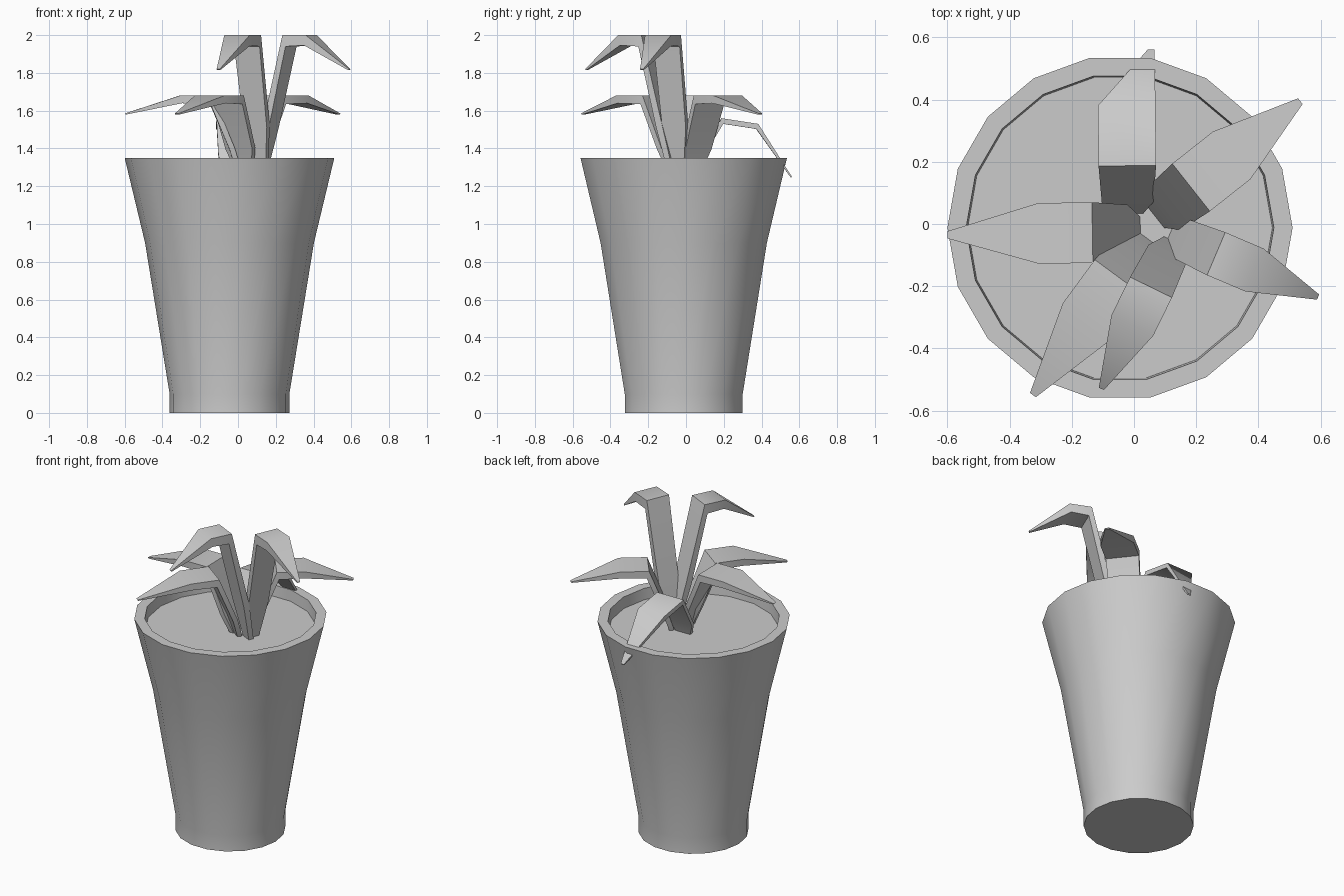
import bpy, math
from mathutils import Vector

cube = bpy.data.objects.get("Cube")
if cube:
    bpy.data.objects.remove(cube, do_unlink=True)

grey = bpy.data.materials.new("plain_grey")
grey.use_nodes = True
colour = (0.6, 0.6, 0.6, 1)
grey.diffuse_color = colour
grey.node_tree.nodes["Principled BSDF"].inputs["Base Color"].default_value = colour


def make_object(name, verts, faces, angle):
    mesh = bpy.data.meshes.new(name)
    mesh.from_pydata(verts, [], faces)
    mesh.materials.append(grey)
    obj = bpy.data.objects.new(name, mesh)
    bpy.context.collection.objects.link(obj)
    bpy.ops.object.select_all(action='DESELECT')
    obj.select_set(True)
    bpy.context.view_layer.objects.active = obj
    bpy.ops.object.mode_set(mode='EDIT')
    bpy.ops.mesh.select_all(action='SELECT')
    bpy.ops.mesh.normals_make_consistent(inside=False)
    bpy.ops.object.mode_set(mode='OBJECT')
    bpy.ops.object.shade_smooth_by_angle(angle=math.radians(angle))
    return obj


def loft(name, rings, angle):
    """Skin a list of equal rings and cap both ends."""
    n = len(rings[0])
    verts = [p for ring in rings for p in ring]
    faces = [(a * n + i, a * n + (i + 1) % n, (a + 1) * n + (i + 1) % n, (a + 1) * n + i)
             for a in range(len(rings) - 1) for i in range(n)]
    faces += [tuple(reversed(range(n))), tuple(range(len(verts) - n, len(verts)))]
    return make_object(name, verts, faces, angle)


# Pot: one lathed profile with a rim, an inner wall and the soil as end cap
SIDES = 18
CENTRE = Vector((-0.045, -0.012, 0))


def circle(r, z):
    turn = 2 * math.pi / SIDES
    return [CENTRE + Vector((r * math.cos(i * turn), r * math.sin(i * turn), z))
            for i in range(SIDES)]


profile = [(0.317, 0), (0.317, 0.1), (0.447, 0.9), (0.555, 1.35), (0.495, 1.35), (0.49, 1.28)]
loft("pot_with_soil", [circle(r, z) for r, z in profile], 30)


# Leaf: rising stem, flat crown between knee and bend, drooping pointed end
def leaf(name, start, tip, width, knee, bend, knee_z, bend_z, tip_z, thick, skew=0):
    start, tip = Vector((*start, 0)), Vector((*tip, 0))
    length = (tip - start).length
    along = (tip - start).normalized()
    side = Vector((-along.y, along.x, 0))
    root_z = 1.25
    # distance, height, width, sideways shift, underside offset along and down
    stations = [
        (0, root_z, 0.4, 0, 0.03, 0),
        (0.3 * knee, root_z + 0.36 * (knee_z - root_z), 0.9, 0, 0.6 * thick, 0.01),
        (knee, knee_z, 1, 0, 0.3 * thick, thick),
        (bend, bend_z, 1, 0, -0.01, 0.9 * thick),
        (1, tip_z, 0.12, skew, -0.005, 0.006)]
    rings = []
    for t, z, w, shift, forward, down in stations:
        top = start + along * (t * length) + side * shift + Vector((0, 0, z))
        low = top + along * forward - Vector((0, 0, down))
        half = side * (w * width / 2)
        rings.append([top - half, top + half, low + half, low - half])
    return loft(name, rings, 50)


tall = dict(width=0.15, knee=0.32, bend=0.575, knee_z=2.0, bend_z=2.0, tip_z=1.82, thick=0.06)
medium = dict(width=0.195, knee=0.26, bend=0.535, knee_z=1.68, bend_z=1.68, tip_z=1.585, thick=0.045)

leaf("tall_leaf_left", (0.11, -0.03), (0.592, -0.235), **tall)
leaf("tall_leaf_front", (0.13, -0.05), (-0.105, -0.53), **tall)
leaf("medium_leaf_right", (0.03, -0.025), (-0.6, -0.035), **medium)
leaf("medium_leaf_back_left", (0.06, 0.02), (0.535, 0.395), **medium)
leaf("medium_leaf_front_right", (0.05, -0.04), (-0.325, -0.55), **medium)
leaf("low_leaf_back", (-0.02, 0.02), (-0.025, 0.56), width=0.185, knee=0.31, bend=0.67,
     knee_z=1.56, bend_z=1.53, tip_z=1.25, thick=0.03, skew=-0.08)
